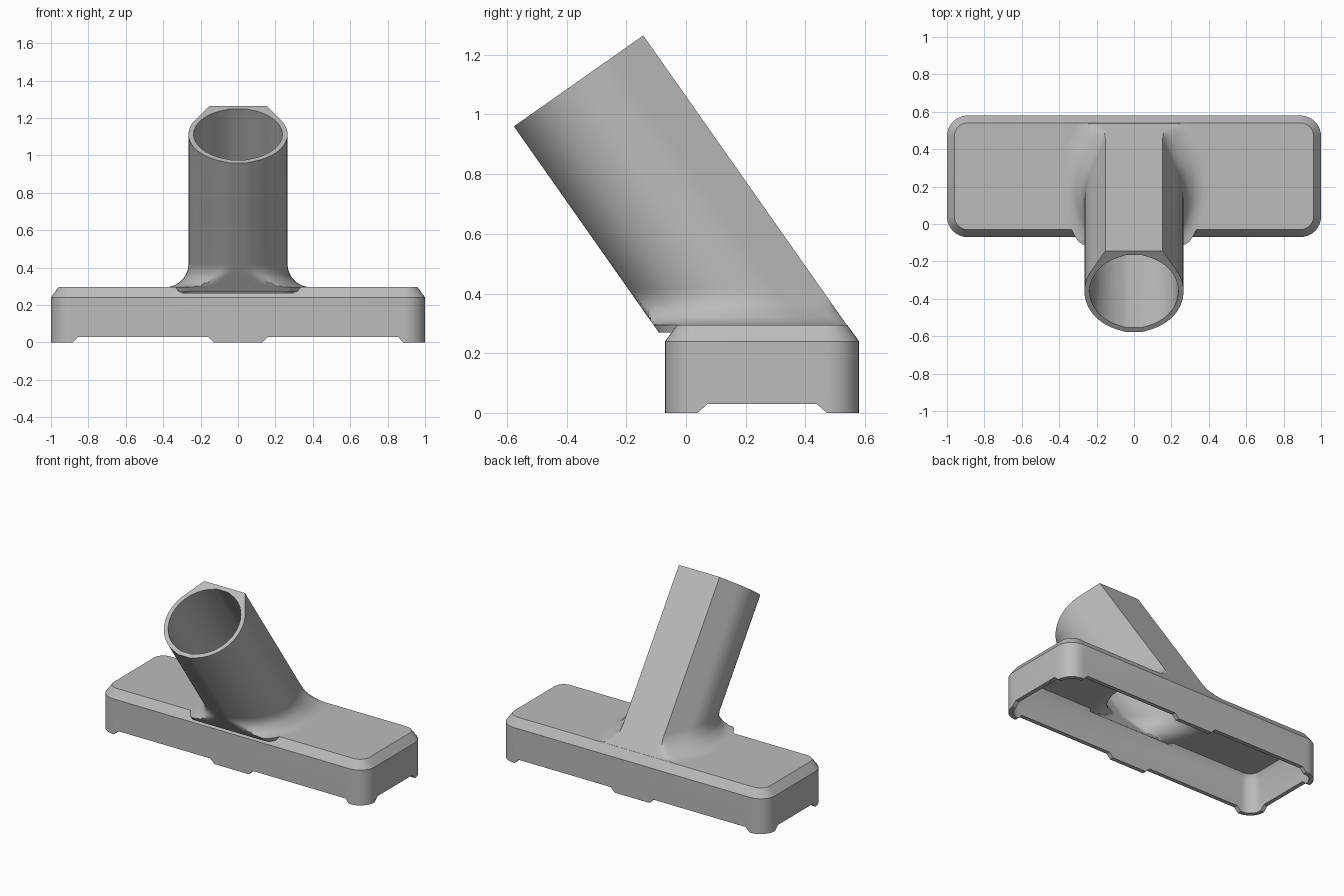
import bpy, bmesh
from math import sin, cos, radians, sqrt

if "Cube" in bpy.data.objects:
    bpy.data.objects.remove(bpy.data.objects["Cube"])

# One plain grey plastic
grey = bpy.data.materials.new("grey_plastic")
grey.use_nodes = True
colour = (0.5, 0.5, 0.5, 1)
grey.diffuse_color = colour
grey.node_tree.nodes["Principled BSDF"].inputs["Base Color"].default_value = colour

# Tube axis leans forward; MOUTH is the centre of its open end
MOUTH_Y, MOUTH_Z = -0.36, 1.1125
LEAN, RISE = 0.575, 0.818
OUTER, INNER = 0.265, 0.237


def loft(name, rings):
    """Closed solid through rings that share a point count."""
    bm = bmesh.new()
    loops = [[bm.verts.new(p) for p in ring] for ring in rings]
    for low, high in zip(loops, loops[1:]):
        for i in range(len(low)):
            j = (i + 1) % len(low)
            bm.faces.new((low[i], low[j], high[j], high[i]))
    bm.faces.new(loops[0][::-1])
    bm.faces.new(loops[-1])
    bmesh.ops.recalc_face_normals(bm, faces=bm.faces)
    mesh = bpy.data.meshes.new(name)
    bm.to_mesh(mesh)
    bm.free()
    mesh.materials.append(grey)
    obj = bpy.data.objects.new(name, mesh)
    bpy.context.collection.objects.link(obj)
    return obj


def rounded_rect(inset, z):
    """Outline of the head with rounded corners."""
    r = 0.11 - inset
    hx, hy = 1 - inset - r, 0.325 - inset - r
    points = []
    for k, (sx, sy) in enumerate(((1, 1), (-1, 1), (-1, -1), (1, -1))):
        for s in range(9):
            a = radians(90 * (k + s / 8))
            points.append((sx * hx + r * cos(a), 0.255 + sy * hy + r * sin(a), z))
    return points


def rect(hx, hy, cx, cy, z):
    return [(cx + sx * hx, cy + sy * hy, z)
            for sx, sy in ((1, 1), (-1, 1), (-1, -1), (1, -1))]


def tube_profile(radius, normals, flare=0):
    """Circle with tangent flats; the flare is held between the two flat planes."""
    points = []
    for a in range(0, 360, 5):
        off = min(abs(a - n) for n in normals)
        r = radius
        if normals[0] <= a <= normals[2] or normals[3] <= a <= normals[5]:
            r /= cos(radians(off))
        r += flare
        v = r * sin(radians(a))
        points.append((r * cos(radians(a)), max(-radius, min(radius, v))))
    return points


def tube(name, radius, normals, start, floor, fillet, overshoot):
    """Leaning tube that flares into a floor plane."""
    rings = []
    levels = [start, floor] + [floor + fillet * (1 - cos(radians(9 * k)))
                               for k in range(1, 5)]
    levels += [floor + fillet * k / 10 for k in range(4, 11)]
    for z in levels:
        h = max(0, z - floor)
        flare = fillet - sqrt(max(0, fillet ** 2 - (fillet - h) ** 2))
        ring = []
        for x, v in tube_profile(radius, normals, flare):
            t = (z - MOUTH_Z - v * LEAN) / RISE
            ring.append((x, MOUTH_Y + v * RISE - t * LEAN, z))
        rings.append(ring)
    rings.append([(x, MOUTH_Y + v * RISE - overshoot * LEAN,
                   MOUTH_Z + v * LEAN + overshoot * RISE)
                  for x, v in tube_profile(radius, normals)])
    return loft(name, rings)


def cut(obj, cutters):
    bpy.ops.object.select_all(action="DESELECT")
    bpy.context.view_layer.objects.active = obj
    obj.select_set(True)
    for cutter in cutters:
        mod = obj.modifiers.new("cut", "BOOLEAN")
        mod.operation, mod.solver, mod.object = "DIFFERENCE", "EXACT", cutter
        bpy.ops.object.modifier_apply(modifier=mod.name)
    bpy.ops.object.shade_smooth_by_angle(angle=radians(30))


# Head with chamfered top, and the leaning tube with its fillet
head = loft("nozzle_head", [rounded_rect(0, 0), rounded_rect(0, 0.24),
                            rounded_rect(0.04, 0.295)])
neck = tube("nozzle_tube", OUTER, (30, 90, 150, 250, 270, 290),
            0.27, 0.295, 0.125, 0)

# Hollow inside: suction chamber and bore
chamber = loft("chamber_cutter", [rounded_rect(0.028, -0.05), rounded_rect(0.028, 0.23),
                                  rounded_rect(0.047, 0.265)])
bore = tube("bore_cutter", INNER, (70, 90, 110, 250, 270, 290),
            0.25, 0.265, 0.155, 0.05)

# Shallow air gaps along the bottom rim
gaps = [loft("gap_cutter", [rect(0.405, 0.6, side * 0.507, 0.255, -0.03),
                            rect(0.348, 0.6, side * 0.507, 0.255, 0.03)])
        for side in (-1, 1)]
gaps.append(loft("side_gap_cutter", [rect(1.2, 0.25, 0, 0.255, -0.03),
                                     rect(1.2, 0.183, 0, 0.255, 0.03)]))

cut(head, [chamber, bore] + gaps)
cut(neck, [bore])
for helper in [chamber, bore] + gaps:
    bpy.data.objects.remove(helper)
